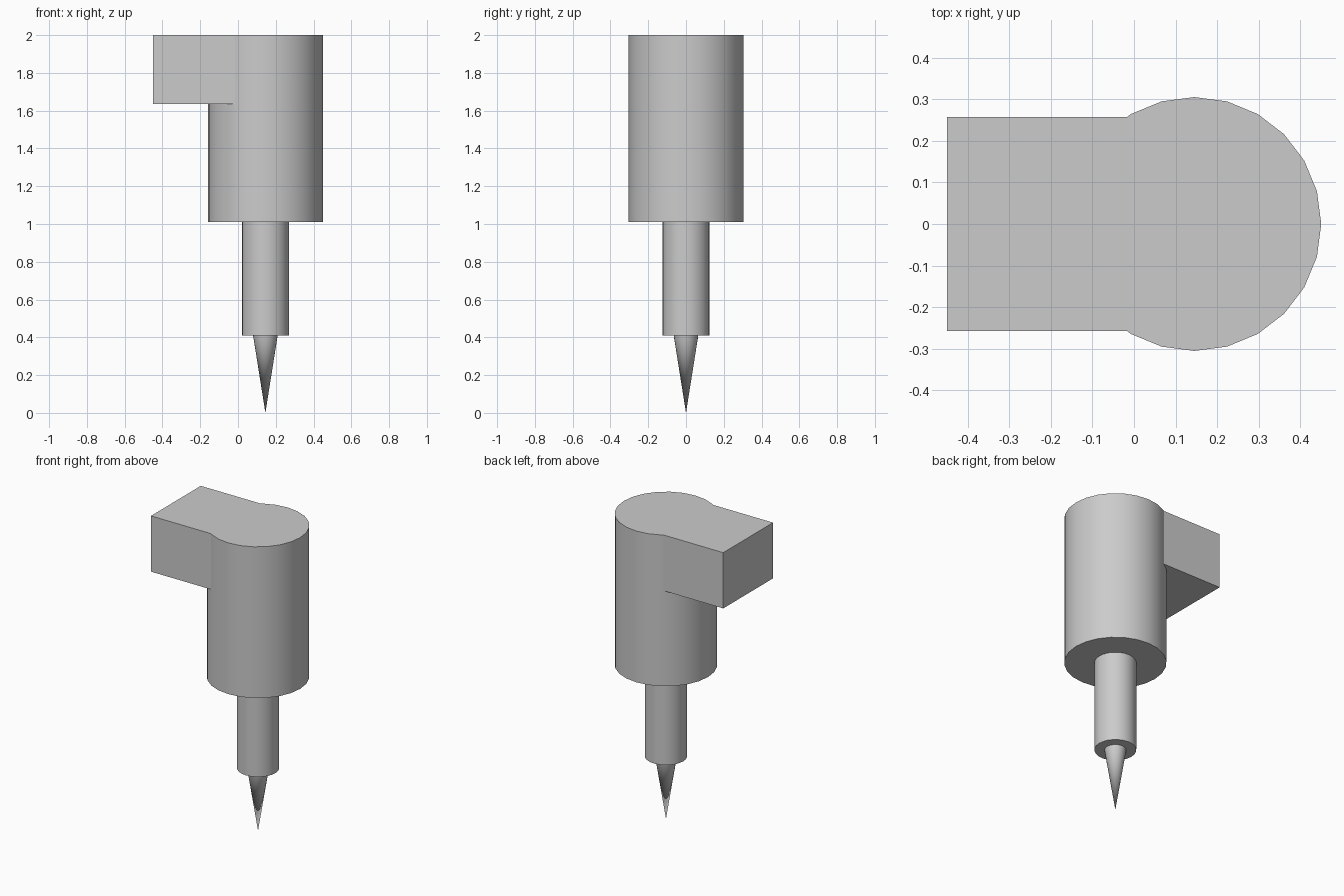
import bpy
import math

if "Cube" in bpy.data.objects:
    bpy.data.objects.remove(bpy.data.objects["Cube"])

AXIS_X = 0.145

grey = bpy.data.materials.new("light_grey")
grey.use_nodes = True
colour = (0.6, 0.6, 0.6, 1)
grey.diffuse_color = colour
grey.node_tree.nodes["Principled BSDF"].inputs["Base Color"].default_value = colour


def finish(name):
    obj = bpy.context.object
    obj.name = name
    obj.data.materials.append(grey)
    return obj


def turned_part(name, bottom_radius, top_radius, bottom, top):
    """Round part standing on the spindle axis."""
    bpy.ops.mesh.primitive_cone_add(
        vertices=24, radius1=bottom_radius, radius2=top_radius,
        depth=top - bottom, location=(AXIS_X, 0, (bottom + top) / 2))
    finish(name)
    bpy.ops.object.shade_smooth_by_angle(angle=math.radians(30))


# Stepped round body with a pointed tip
turned_part("main_body", 0.305, 0.305, 1.01, 2.0)
turned_part("shaft", 0.125, 0.125, 0.41, 1.01)
turned_part("pointed_tip", 0.0, 0.065, 0.0, 0.41)

# Mounting block running into the body, flush with its top
bpy.ops.mesh.primitive_cube_add(size=1, location=(-0.225, 0, 1.8175))
block = finish("mounting_block")
block.scale = (0.45, 0.515, 0.365)
bpy.ops.object.transform_apply(location=False, rotation=False, scale=True)
